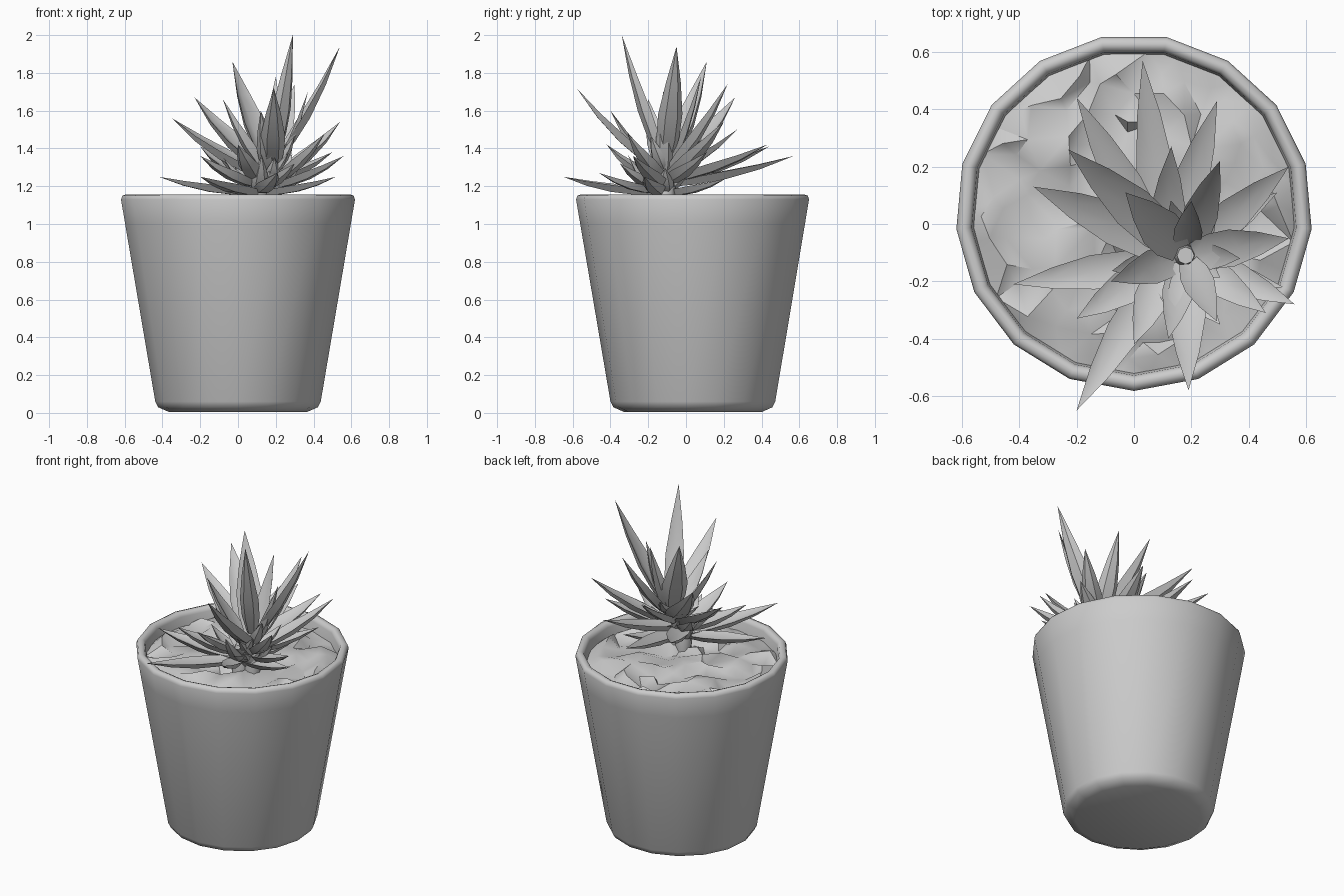
import bpy, bmesh, math, random
from mathutils import Vector, geometry

if "Cube" in bpy.data.objects:
    bpy.data.objects.remove(bpy.data.objects["Cube"])

random.seed(4)
CY = 0.04  # pot centre in y


def finish(bm, name, angle):
    bmesh.ops.recalc_face_normals(bm, faces=bm.faces)
    me = bpy.data.meshes.new(name)
    bm.to_mesh(me)
    bm.free()
    ob = bpy.data.objects.new(name, me)
    bpy.context.collection.objects.link(ob)
    bpy.ops.object.select_all(action='DESELECT')
    ob.select_set(True)
    bpy.context.view_layer.objects.active = ob
    bpy.ops.object.shade_smooth_by_angle(angle=math.radians(angle))
    return ob


def bridge(bm, a, b):
    n = len(a)
    for i in range(n):
        bm.faces.new((a[i], a[(i + 1) % n], b[(i + 1) % n], b[i]))


# Pot: low-poly lathe with a rounded foot and a thin rolled lip
def make_pot(sides=17):
    bm = bmesh.new()
    profile = [(0.37, 0.006), (0.425, 0.03), (0.44, 0.06), (0.60, 1.0), (0.622, 1.13),
               (0.615, 1.15), (0.595, 1.157), (0.577, 1.15), (0.568, 1.13), (0.555, 1.02)]
    rings = []
    for r, z in profile:
        ring = []
        for i in range(sides):
            a = -math.pi / 2 + 2 * math.pi * i / sides
            ring.append(bm.verts.new((r * math.cos(a), CY + r * math.sin(a), z)))
        rings.append(ring)
    for a, b in zip(rings, rings[1:]):
        bridge(bm, a, b)
    bm.faces.new(rings[0])
    finish(bm, "pot", 60)


# Soil: triangulated scatter of points with random heights, like gravel
def make_soil(step=0.085, radius=0.565):
    pts = [Vector((radius * math.cos(i * math.pi / 17), radius * math.sin(i * math.pi / 17)))
           for i in range(34)]
    rim = len(pts)
    n = int(radius / step) + 1
    for i in range(-n, n + 1):
        for j in range(-n, n + 1):
            p = Vector((i + random.uniform(-.4, .4), j + random.uniform(-.4, .4))) * step
            if p.length < radius - 0.03:
                pts.append(p)
    verts, _, faces = geometry.delaunay_2d_cdt(pts, [], [], 0, 1e-5)[:3]
    bm = bmesh.new()
    bv = []
    for p in verts:
        z = 1.07 if p.length > radius - 0.02 else 1.095 + random.uniform(-.035, .03)
        bv.append(bm.verts.new((p.x, p.y + CY, z)))
    for f in faces:
        bm.faces.new([bv[i] for i in f])
    ob = finish(bm, "soil", 45)
    if ob.data.polygons[0].normal.z < 0:
        ob.data.flip_normals()


# Leaf: pointed, channelled blade swept along a gently bent path
def add_leaf(bm, base, tip, width):
    base, tip = Vector(base), Vector(tip)
    d = tip - base
    ctrl = base + d * 0.45 + Vector((d.x, d.y, 0)) * 0.12 + Vector((0, 0, -0.02))
    prev = None
    flat = Vector((d.x, d.y, 0)).normalized()
    side = flat.cross(Vector((0, 0, 1))).normalized()
    for t, w in [(0, .6), (.2, .95), (.42, 1), (.7, .62)]:
        p = base * (1 - t) ** 2 + ctrl * 2 * t * (1 - t) + tip * t * t
        tan = ((ctrl - base) * (1 - t) + (tip - ctrl) * t).normalized()
        up = side.cross(tan)
        h = width * w / 2
        ring = [bm.verts.new(p + side * x * h + up * y * h) for x, y in
                [(-1, .35), (-.5, -.3), (.5, -.3), (1, .35), (0, -.05)]]
        if prev:
            bridge(bm, prev, ring)
        else:
            bm.faces.new(ring)
        prev = ring
    end = bm.verts.new(tip)
    for i in range(5):
        bm.faces.new((prev[i], prev[(i + 1) % 5], end))


# Rosette: leaves around a short stem; each row is tip x, y, z and width
def make_rosette(name, centre, leaves, z_low, z_high):
    bm = bmesh.new()
    c = Vector(centre)
    heights = [l[2] for l in leaves]
    lo, hi = min(heights), max(heights)
    for x, y, z, w in leaves:
        out = Vector((x - c.x, y - c.y, 0)).normalized() * 0.03
        bz = z_low + (z_high - z_low) * (z - lo) / (hi - lo)
        add_leaf(bm, (c.x + out.x, c.y + out.y, bz), (x, y, z), w)
    # short young leaves packed around the heart
    for k in range(7):
        a = 2.4 * k
        r = random.uniform(.14, .22)
        z = z_low + (z_high - z_low) * k / 7
        add_leaf(bm, (c.x + .02 * math.cos(a), c.y + .02 * math.sin(a), z - .03),
                 (c.x + r * math.cos(a), c.y + r * math.sin(a), z + random.uniform(.06, .18)), .09)
    rings = []
    for r, z in [(0.045, 1.04), (0.055, z_low), (0.03, z_high)]:
        rings.append([bm.verts.new((c.x + r * math.cos(i * math.pi / 4),
                                    c.y + r * math.sin(i * math.pi / 4), z)) for i in range(8)])
    for a, b in zip(rings, rings[1:]):
        bridge(bm, a, b)
    bm.faces.new(rings[-1])
    finish(bm, name, 50)


make_pot()
make_soil()

make_rosette("tall_leaves", (0.18, -0.11), [
    (0.29, -0.34, 2.00, .11), (0.54, -0.05, 1.94, .13), (-0.03, 0.11, 1.86, .15),
    (0.19, -0.58, 1.72, .13), (-0.23, 0.26, 1.67, .15), (-0.35, 0.13, 1.56, .15),
    (0.30, 0.22, 1.74, .12), (0.54, 0.20, 1.54, .12), (-0.08, -0.20, 1.66, .12),
    (0.20, 0.08, 1.78, .10), (0.46, -0.31, 1.48, .11), (0.12, -0.40, 1.60, .11),
    (0.56, -0.28, 1.36, .11), (0.37, -0.12, 1.70, .09)], 1.20, 1.36)

make_rosette("low_leaves", (0.11, -0.13), [
    (-0.42, -0.21, 1.25, .12), (-0.20, -0.65, 1.25, .12), (-0.20, -0.33, 1.36, .12),
    (0.00, -0.42, 1.42, .12), (0.21, -0.46, 1.27, .11), (-0.20, 0.44, 1.41, .13),
    (0.03, 0.57, 1.36, .13), (0.29, 0.43, 1.42, .13), (0.50, 0.11, 1.38, .12),
    (0.52, -0.22, 1.25, .11), (0.30, 0.21, 1.24, .11), (0.30, -0.35, 1.32, .11),
    (-0.12, 0.12, 1.40, .12), (0.13, 0.27, 1.50, .12)], 1.16, 1.26)
